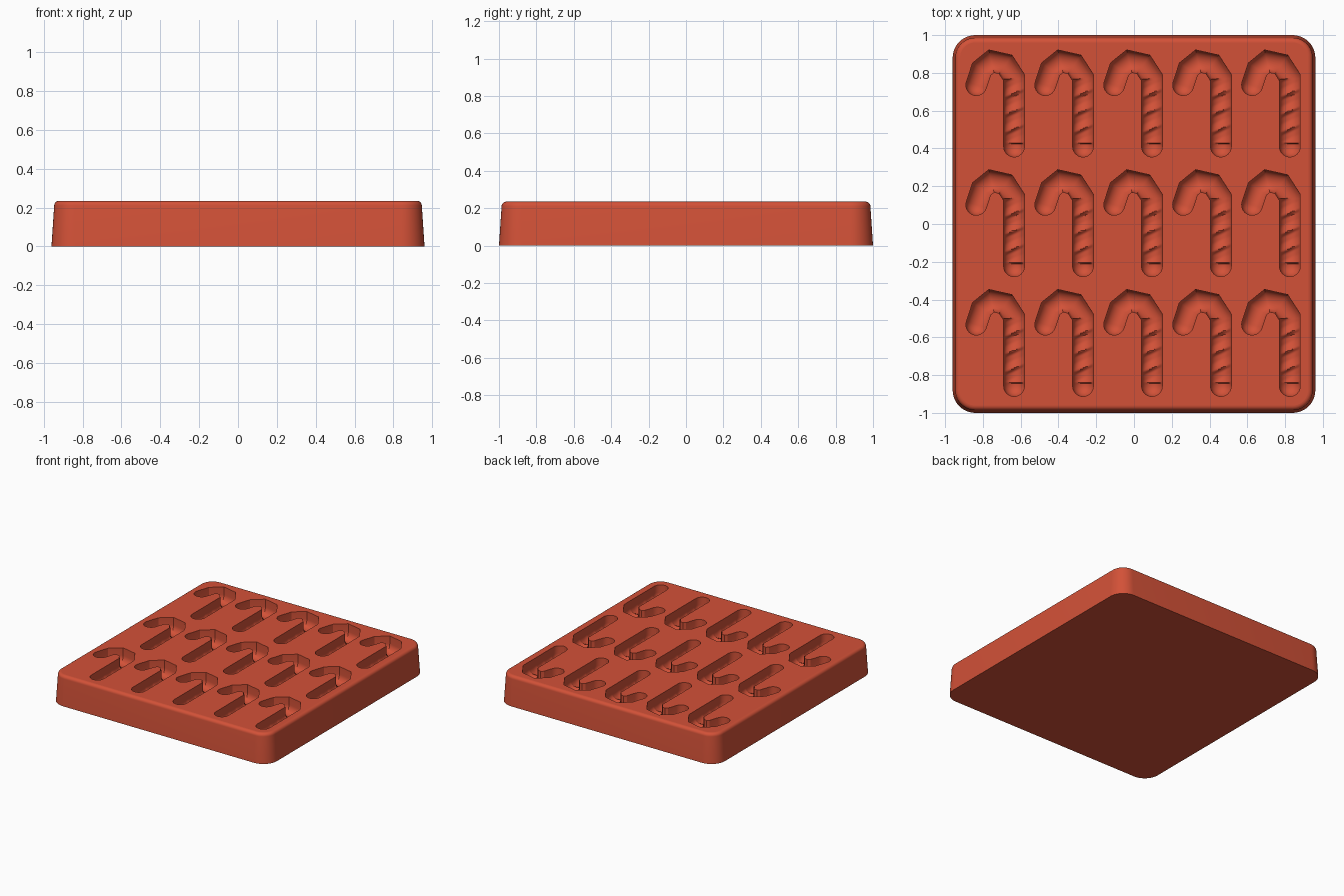
import bpy, bmesh, math
from mathutils import Vector

cube = bpy.data.objects.get("Cube")
if cube:
    bpy.data.objects.remove(cube, do_unlink=True)

HEIGHT = 0.235
RADIUS = 0.055      # half width of a pocket
AXIS_Z = 0.175      # height of the centre of the rounded pocket floor
ARC = 14            # segments across the pocket floor
STICK = 56          # segments along the straight stick

red = bpy.data.materials.new("warm_red")
red.use_nodes = True
color = (0.65, 0.083, 0.039, 1)
red.diffuse_color = color
red.node_tree.nodes["Principled BSDF"].inputs["Base Color"].default_value = color


def skin(bm, rings, closed):
    """Join successive rings of points with quads; return the vertex loops."""
    loops = [[bm.verts.new(p) for p in ring] for ring in rings]
    for a, b in zip(loops, loops[1:]):
        for i in range(len(a) if closed else len(a) - 1):
            j = (i + 1) % len(a)
            bm.faces.new((a[i], a[j], b[j], b[i]))
    return loops


def rounded_rect(inset, z, corner=0.12, steps=10):
    hx, hy, r = 0.96 - inset, 1.0 - inset, corner - inset
    points = []
    for q, (sx, sy) in enumerate([(1, 1), (-1, 1), (-1, -1), (1, -1)]):
        for k in range(steps + 1):
            a = math.pi / 2 * (q + k / steps)
            points.append((sx * (hx - r) + r * math.cos(a),
                           sy * (hy - r) + r * math.sin(a), z))
    return points


# Tapered block with a softly rounded top edge, open on top
fillet = 0.025
rings = [rounded_rect(0, 0)]
for k in range(7):
    a = math.pi / 2 * k / 6
    rings.append(rounded_rect(0.014 + fillet * (1 - math.cos(a)),
                              HEIGHT - fillet * (1 - math.sin(a))))
bm = bmesh.new()
bm.faces.new(skin(bm, rings, True)[0])

# Cane centre line: straight stick, then a faceted hook, with round ends
foot = Vector((0.0, 0.41))
shoulder = Vector((0.0, 0.775))
hook = [Vector(p) for p in [(-0.045, 0.845), (-0.12, 0.862),
                            (-0.172, 0.82), (-0.2, 0.735)]]
tip = (hook[-1] - hook[-2]).normalized()
caps = [0.99, 0.9, 0.72, 0.5, 0.25]
stations = [(foot - Vector((0, RADIUS * c)), RADIUS * math.sqrt(1 - c * c), False)
            for c in caps]
stations += [(foot.lerp(shoulder, i / STICK), RADIUS, i > 2) for i in range(STICK)]
stations += [(p, RADIUS, False) for p in [shoulder] + hook]
stations += [(hook[-1] + tip * RADIUS * c, RADIUS * math.sqrt(1 - c * c), False)
             for c in reversed(caps)]


def pocket_ring(i, offset):
    """U-shaped cross-section, mitred at the bends, twisted along the stick."""
    p, r, twisted = stations[i]
    before = (p - stations[max(i - 1, 0)][0]).normalized()
    after = (stations[min(i + 1, len(stations) - 1)][0] - p).normalized()
    along = (before + after).normalized()
    side = Vector((along.y, -along.x))
    if before.length and after.length:
        side /= max(along.dot(before), 0.8)
    ring = [(*(p + offset - side * r), HEIGHT)]
    for k in range(ARC + 1):
        a = math.pi * k / ARC
        x, depth = -math.cos(a) * r, math.sin(a) * r
        if twisted:
            turn = ((p.y - 0.45 * x - foot.y) / 0.094) % 1
            depth -= 0.016 * math.sin(a) * max(0, 1 - 2.2 * min(turn, (1 - turn) * 3))
        ring.append((*(p + offset + side * x), AXIS_Z - depth))
    ring.append((*(p + offset + side * r), HEIGHT))
    return ring


# Three rows of five cane pockets
for col in range(5):
    for row in range(3):
        offset = Vector((-0.635 + 0.365 * col, -0.634 * row))
        loops = skin(bm, [pocket_ring(i, offset) for i in range(len(stations))], False)
        bm.faces.new(loops[0])
        bm.faces.new(loops[-1])

# Flat top surface between the outer edge and the pocket rims
rims = [e for e in bm.edges if e.is_boundary]
bmesh.ops.triangle_fill(bm, edges=rims, use_beauty=True, normal=(0, 0, 1))
bmesh.ops.recalc_face_normals(bm, faces=bm.faces[:])

mesh = bpy.data.meshes.new("mould_tray")
bm.to_mesh(mesh)
bm.free()
mesh.materials.append(red)
tray = bpy.data.objects.new("mould_tray", mesh)
bpy.context.collection.objects.link(tray)

# Smooth the rounded parts, keep the top surface flat
bpy.ops.object.select_all(action='DESELECT')
bpy.context.view_layer.objects.active = tray
tray.select_set(True)
bpy.ops.object.shade_smooth_by_angle(angle=math.radians(32))
for face in mesh.polygons:
    if face.center.z > HEIGHT - 0.0001:
        face.use_smooth = False
